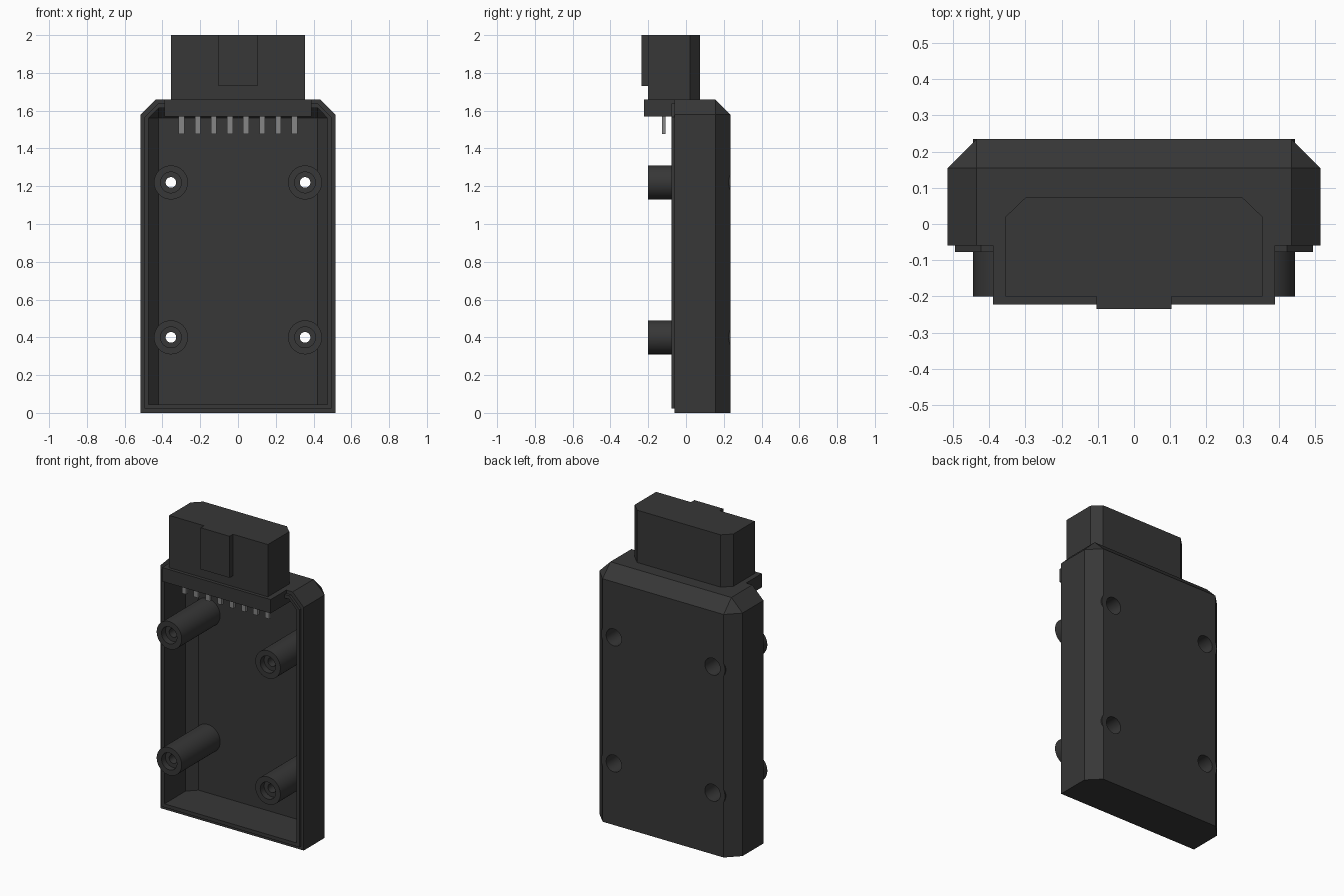
import bpy, bmesh, math
from mathutils import Matrix

cube = bpy.data.objects.get("Cube")
if cube:
    bpy.data.objects.remove(cube, do_unlink=True)


def material(name, value):
    m = bpy.data.materials.new(name)
    m.use_nodes = True
    colour = (value, value, value, 1)
    m.diffuse_color = colour
    m.node_tree.nodes["Principled BSDF"].inputs["Base Color"].default_value = colour
    return m


plastic = material("dark plastic", 0.038)
metal = material("grey metal", 0.24)


def finish(name, bm, mat):
    bmesh.ops.recalc_face_normals(bm, faces=bm.faces)
    mesh = bpy.data.meshes.new(name)
    bm.to_mesh(mesh)
    bm.free()
    mesh.materials.append(mat)
    obj = bpy.data.objects.new(name, mesh)
    bpy.context.collection.objects.link(obj)
    return obj


def hull(name, points, mat=plastic):
    """Convex solid around a few corner points, with flat faces merged."""
    bm = bmesh.new()
    for p in points:
        bm.verts.new(p)
    bmesh.ops.convex_hull(bm, input=bm.verts)
    bmesh.ops.dissolve_limit(bm, angle_limit=0.01, verts=bm.verts, edges=bm.edges)
    return finish(name, bm, mat)


def box(name, x, y, z, mat=plastic):
    return hull(name, [(a, b, c) for a in x for b in y for c in z], mat)


def cylinder(name, x, z, r, y0, y1):
    bm = bmesh.new()
    bmesh.ops.create_cone(bm, cap_ends=True, segments=48, radius1=r, radius2=r, depth=y1 - y0)
    bm.transform(Matrix.Translation((x, (y0 + y1) / 2, z)) @ Matrix.Rotation(math.pi / 2, 4, "X"))
    return finish(name, bm, plastic)


def combine(obj, tool, operation):
    """Apply a boolean and remove the tool."""
    mod = obj.modifiers.new("boolean", "BOOLEAN")
    mod.operation = operation
    mod.solver = "EXACT"
    mod.object = tool
    bpy.ops.object.select_all(action="DESELECT")
    bpy.context.view_layer.objects.active = obj
    obj.select_set(True)
    bpy.ops.object.modifier_apply(modifier=mod.name)
    bpy.data.objects.remove(tool, do_unlink=True)


def case_points(w, z0, z1, c, y0, y1, bevel_back=True):
    """Case form: cut top corners, and bevels round the back except at the bottom."""
    outline = [(w, z0), (w, z1 - c), (w - c, z1)]
    ys = (y0, y1 - c) if bevel_back else (y0, y1)
    pts = [(s * x, y, z) for s in (-1, 1) for y in ys for x, z in outline]
    if bevel_back:
        pts += [(s * (w - c), y1, z) for s in (-1, 1) for z in (z0, z1 - c)]
    return pts


# Case: bevelled body, front lip, hollow inside, notch for the connector
case = hull("case", case_points(0.515, 0, 1.66, 0.08, -0.06, 0.235))
lip = hull("lip", case_points(0.495, 0.022, 1.638, 0.072, -0.077, 0.0, False))
combine(case, lip, "UNION")
cavity = hull("cavity", case_points(0.475, 0.045, 1.615, 0.055, -0.3, 0.195))
combine(case, cavity, "DIFFERENCE")
combine(case, box("notch", (-0.39, 0.39), (-0.3, 0.09), (1.57, 1.8)), "DIFFERENCE")

# Screw posts, bored from both ends
spots = [(x, z) for x in (-0.355, 0.355) for z in (0.40, 1.22)]
for x, z in spots:
    combine(case, cylinder("post", x, z, 0.09, -0.20, 0.235), "UNION")
for x, z in spots:
    for r, y0, y1 in ((0.028, -0.3, 0.3), (0.055, -0.3, -0.16), (0.055, -0.10, 0.3)):
        combine(case, cylinder("bore", x, z, r, y0, y1), "DIFFERENCE")
bpy.ops.object.shade_smooth_by_angle(angle=math.radians(25))

# Connector: flange, body with cut back corners, and front latch tab
box("connector_flange", (-0.39, 0.39), (-0.222, 0.09), (1.57, 1.66))
section = [(0.355, -0.20), (0.355, 0.02), (0.30, 0.073)]
hull("connector_body", [(s * x, y, z) for s in (-1, 1) for x, y in section for z in (1.66, 2.0)])
box("latch_tab", (-0.104, 0.104), (-0.235, -0.20), (1.73, 2.0))

# Row of contact pins under the flange
for i in range(8):
    x = (i - 3.5) * 0.0855
    box(f"pin_{i + 1}", (x - 0.015, x + 0.015), (-0.128, -0.108), (1.477, 1.57), metal)
